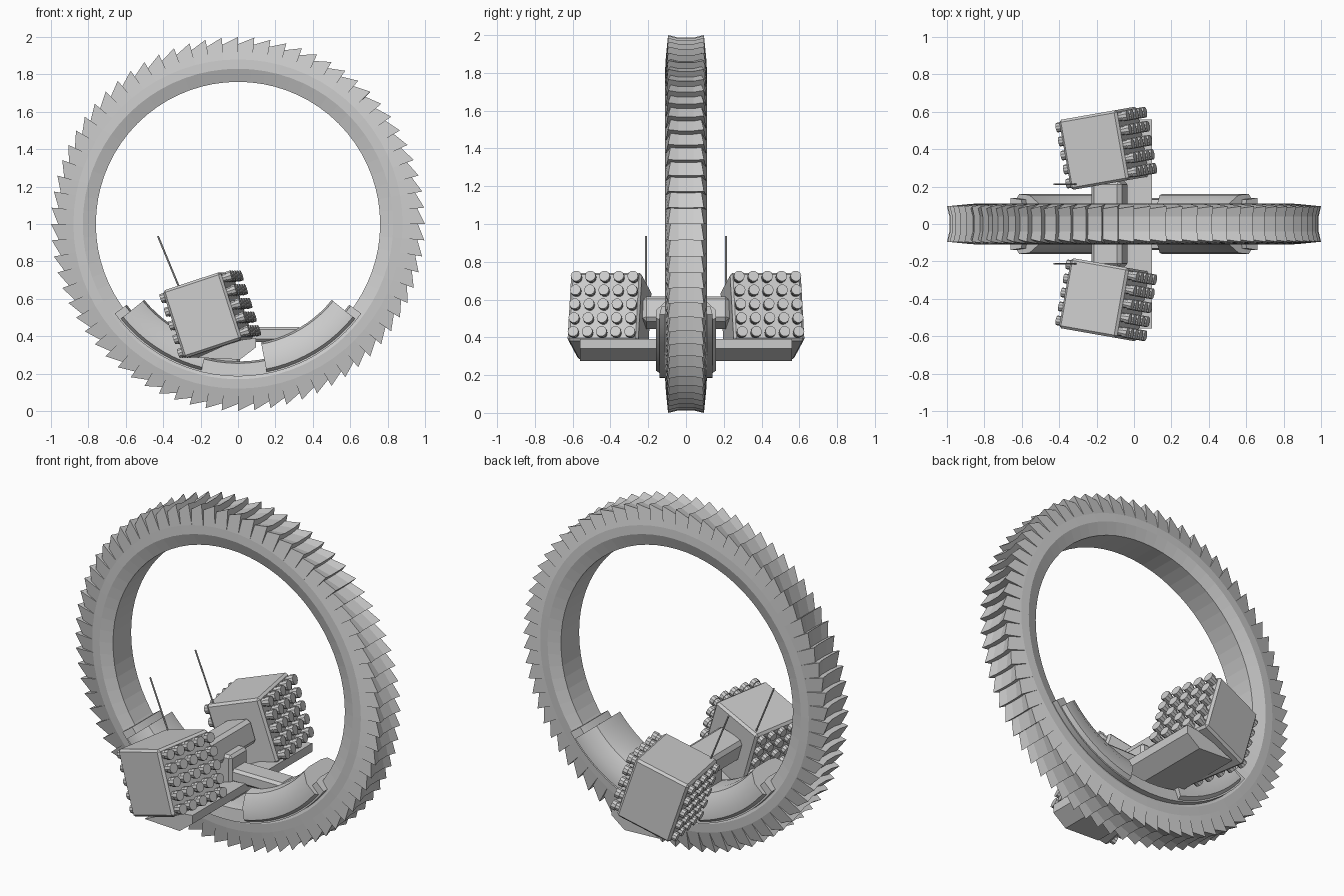
import bpy, bmesh
from math import sin, cos, radians, pi
from mathutils import Matrix, Vector

if "Cube" in bpy.data.objects:
    bpy.data.objects.remove(bpy.data.objects["Cube"])


def finish(bm, name, bevel=0, smooth=False):
    bmesh.ops.remove_doubles(bm, verts=bm.verts, dist=0.0002)
    bmesh.ops.recalc_face_normals(bm, faces=bm.faces)
    me = bpy.data.meshes.new(name)
    bm.to_mesh(me)
    bm.free()
    ob = bpy.data.objects.new(name, me)
    bpy.context.collection.objects.link(ob)
    if bevel:
        m = ob.modifiers.new("bevel", 'BEVEL')
        m.width = bevel
        m.segments = 1
    if smooth:
        bpy.context.view_layer.objects.active = ob
        ob.select_set(True)
        bpy.ops.object.shade_smooth_by_angle(angle=radians(35))
        ob.select_set(False)
    return ob


def loft(name, rings, closed=False, **kw):
    bm = bmesh.new()
    vs = [[bm.verts.new(p) for p in r] for r in rings]
    n, k = len(vs), len(vs[0])
    for i in range(n if closed else n - 1):
        a, b = vs[i], vs[(i + 1) % n]
        for j in range(k):
            bm.faces.new((a[j], a[(j + 1) % k], b[(j + 1) % k], b[j]))
    if not closed:
        bm.faces.new(vs[0])
        bm.faces.new(vs[-1])
    return finish(bm, name, **kw)


def ring(profile, a):
    # profile of (y, radius); angle measured from the bottom of the wheel
    return [(r * sin(a), y, 1 - r * cos(a)) for y, r in profile]


def mirrored(half):
    return half + [(-y, r) for y, r in reversed(half)]


def arc(name, half, a0, a1, n):
    prof = mirrored(half)
    return loft(name, [ring(prof, radians(a0 + (a1 - a0) * i / n)) for i in range(n + 1)], smooth=True)


def box(bm, size, mat):
    bmesh.ops.create_cube(bm, size=1, matrix=mat @ Matrix.Diagonal((*size, 1)))


def rod(bm, r, length, mat, sides=10):
    bmesh.ops.create_cone(bm, cap_ends=True, segments=sides, radius1=r, radius2=r, depth=length, matrix=mat)


# Wheel with saw-tooth tread
TEETH = 72
base = [(0.085, 0.76), (0.11, 0.83), (0.107, 0.88)]
low = mirrored(base + [(0.082, 0.962), (0.04, 0.95)])
high = mirrored(base + [(0.095, 1.0), (0.04, 0.987)])
rings = []
for i in range(TEETH):
    a, b = 2 * pi * i / TEETH, 2 * pi * (i + 1) / TEETH
    rings += [ring(high, a), ring(low, b)]
loft("toothed_wheel", rings, closed=True)

# Rail and guards straddling the lower rim
arc("rim_rail", [(0.08, 0.735), (0.13, 0.745), (0.14, 0.815)], -54, 54, 24)
guard = [(0.06, 0.645), (0.11, 0.655), (0.155, 0.72), (0.16, 0.79), (0.135, 0.808)]
arc("rear_guard", guard, -51, -14, 9)
arc("front_guard", guard, 11, 51, 10)

# Pedestal, long bar and upper cross arm
bm = bmesh.new()
box(bm, (0.2, 0.16, 0.3), Matrix.Translation((-0.09, 0, 0.38)))
finish(bm, "pedestal", 0.015)
bm = bmesh.new()
box(bm, (0.46, 0.13, 0.08), Matrix.Translation((0.11, 0, 0.41)))
finish(bm, "long_bar", 0.015)
bm = bmesh.new()
box(bm, (0.17, 0.46, 0.14), Matrix.Translation((-0.13, 0, 0.53)) @ Matrix.Rotation(radians(-18), 4, 'Y'))
finish(bm, "cross_arm", 0.02)

# Lower beam carrying both pods
beam = [(-0.22, 0.285), (0.01, 0.275), (0.095, 0.34), (0.095, 0.39), (-0.02, 0.375)]
loft("lower_beam", [[(x, y, z) for x, z in beam] for y in (-0.56, 0.56)])

# Launcher pods, one per side
L, W = 0.33, 0.38
to_x = Matrix.Rotation(radians(90), 4, 'Y')
for s, side in ((-1, "right"), (1, "left")):
    M = (Matrix.Translation((-0.16, s * 0.405, 0.513)) @ Matrix.Rotation(radians(s * 10), 4, 'Z')
         @ Matrix.Rotation(radians(-18), 4, 'Y'))
    bm = bmesh.new()
    box(bm, (L, W, W), M)
    finish(bm, side + "_pod", 0.013)

    # Front tubes with stepped tips, and rear nozzles
    bm = bmesh.new()
    for i in range(-2, 3):
        for j in range(-2, 3):
            y, z = i * 0.076, j * 0.077
            rod(bm, 0.024, 0.03, M @ Matrix.Translation((L / 2 + 0.012, y, z)) @ to_x)
            rod(bm, 0.029, 0.026, M @ Matrix.Translation((L / 2 + 0.036, y, z)) @ to_x)
            rod(bm, 0.026, 0.03, M @ Matrix.Translation((-L / 2 - 0.01, y, z)) @ to_x)
    finish(bm, side + "_pod_tubes", smooth=True)

    # Antenna leaning back
    p, q = Vector((-0.31, s * 0.212, 0.65)), Vector((-0.428, s * 0.212, 0.935))
    bm = bmesh.new()
    rot = (q - p).to_track_quat('Z', 'Y').to_matrix().to_4x4()
    rod(bm, 0.005, (q - p).length, Matrix.Translation((p + q) / 2) @ rot, 6)
    finish(bm, side + "_antenna")
